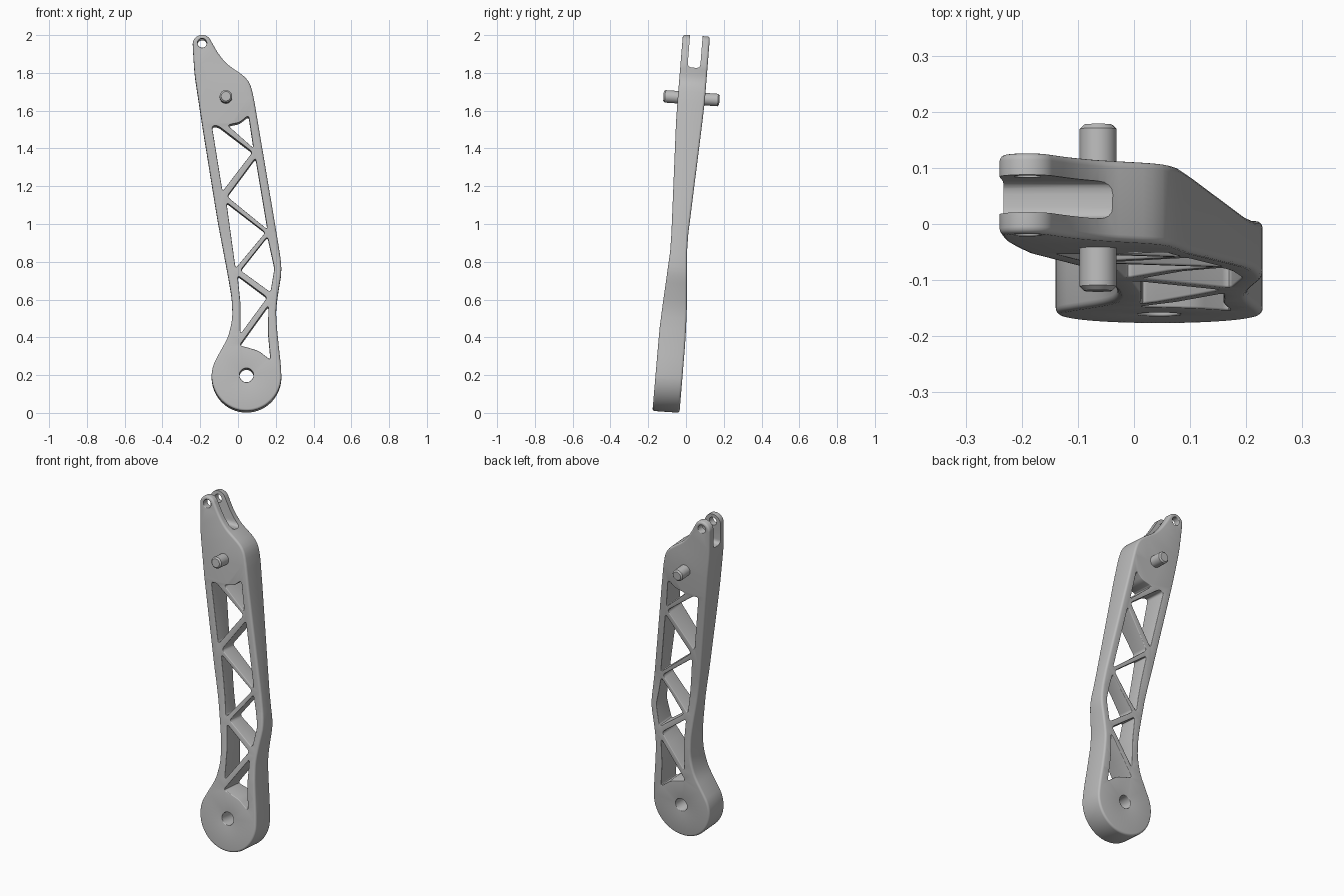
import bpy, bmesh
from math import sin, cos, pi, radians
from mathutils import Vector, Matrix

if "Cube" in bpy.data.objects:
    bpy.data.objects.remove(bpy.data.objects["Cube"])

grey = bpy.data.materials.new("machined grey")
grey.use_nodes = True
grey.diffuse_color = (0.5, 0.5, 0.5, 1)
grey.node_tree.nodes["Principled BSDF"].inputs["Base Color"].default_value = (0.5, 0.5, 0.5, 1)

TILT = 0.07  # lean of the pin and bore axes


def arc(cx, cz, r, start, end, steps):
    angles = [radians(start + (end - start) * i / steps) for i in range(steps + 1)]
    return [(cx + r * cos(a), cz + r * sin(a)) for a in angles]


def rounded(points, d, n=4):
    """Replace each corner of a closed polygon by a short curve."""
    pts, out = [Vector(p) for p in points], []
    for i, p in enumerate(pts):
        a, b = pts[i - 1] - p, pts[(i + 1) % len(pts)] - p
        s = p + a.normalized() * min(d, a.length * 0.45)
        e = p + b.normalized() * min(d, b.length * 0.45)
        for k in range(n + 1):
            t = k / n
            out.append(s * (1 - t) ** 2 + p * 2 * t * (1 - t) + e * t * t)
    return out


def finish(bm, name):
    bmesh.ops.recalc_face_normals(bm, faces=bm.faces[:])
    mesh = bpy.data.meshes.new(name)
    bm.to_mesh(mesh)
    bm.free()
    mesh.materials.append(grey)
    obj = bpy.data.objects.new(name, mesh)
    bpy.context.scene.collection.objects.link(obj)
    return obj


def activate(obj):
    bpy.ops.object.select_all(action='DESELECT')
    obj.select_set(True)
    bpy.context.view_layer.objects.active = obj


# Outer outline: foot disc, right edge, clevis lug, left edge
outline = rounded(
    arc(0.045, 0.19, 0.185, 150, 360, 24)
    + [(0.226, 0.26), (0.214, 0.365), (0.204, 0.47), (0.201, 0.55), (0.214, 0.645),
       (0.23, 0.735), (0.228, 0.8), (0.209, 0.92), (0.082, 1.672), (0.066, 1.735),
       (0.04, 1.772), (-0.003, 1.804), (-0.056, 1.839), (-0.103, 1.894)]
    + arc(-0.19, 1.947, 0.05, 25, 180, 14)
    + [(-0.23, 1.79), (-0.188, 1.513), (-0.108, 1.016), (-0.05, 0.709), (-0.032, 0.6),
       (-0.029, 0.497), (-0.05, 0.4)], 0.04, 3)

# Truss windows from top to bottom
windows = [
    [(-0.056, 1.519), (0.008, 1.532), (0.056, 1.571), (0.082, 1.397)],
    [(-0.138, 1.515), (-0.105, 1.515), (0.077, 1.376), (-0.082, 1.169)],
    [(0.093, 1.346), (-0.058, 1.142), (0.156, 0.968)],
    [(-0.061, 1.111), (-0.013, 0.762), (0.145, 0.952)],
    [(0.156, 0.931), (0.013, 0.751), (0.172, 0.635), (0.193, 0.762)],
    [(-0.002, 0.724), (0.155, 0.607), (0.013, 0.413), (0.013, 0.577)],
    [(0.161, 0.565), (0.008, 0.352), (0.06, 0.339), (0.112, 0.322), (0.172, 0.275),
     (0.159, 0.418)],
]
holes = [rounded(w, 0.018) for w in windows]
for x, z, r in ((0.045, 0.195, 0.037), (-0.19, 1.953, 0.024)):
    holes.append([Vector(p) for p in arc(x, z, r, 0, 360, 32)[:-1]])

# Front and back depth at each height
depth = [(0, -0.178, -0.035), (0.35, -0.148, -0.006), (0.45, -0.139, 0), (0.55, -0.126, 0.004),
         (0.75, -0.098, 0.005), (0.85, -0.084, 0.005), (0.95, -0.077, 0.012),
         (1.53, -0.053, 0.085), (1.66, -0.044, 0.1), (2, -0.016, 0.127)]


def faces_at(z):
    for (z0, f0, b0), (z1, f1, b1) in zip(depth, depth[1:]):
        if z <= z1:
            break
    t = (z - z0) / (z1 - z0)
    return f0 + (f1 - f0) * t, b0 + (b1 - b0) * t


def add_loop(bm, pts, bevel, is_hole):
    """Wall around one loop with rounded rims; returns the front and back rim edges."""
    n = len(pts)
    area = sum(pts[i - 1].x * pts[i].y - pts[i].x * pts[i - 1].y for i in range(n))
    if (area < 0) != is_hole:
        pts = pts[::-1]
    inward = []
    for i in range(n):
        d = (pts[(i + 1) % n] - pts[i - 1]).normalized()
        inward.append(Vector((-d.y, d.x)))
    steps = [(bevel * (1 - cos(k * pi / 8)), bevel * (1 - sin(k * pi / 8))) for k in range(5)]
    levels = [(i, d - 1) for i, d in steps[::-1]] + [(i, 1 - d) for i, d in steps]
    rings = []
    for inset, y in levels:
        moved = [p + v * inset for p, v in zip(pts, inward)]
        rings.append([bm.verts.new((q.x, y, q.y)) for q in moved])
    for lo, hi in zip(rings, rings[1:]):
        for i in range(n):
            bm.faces.new((lo[i - 1], lo[i], hi[i], hi[i - 1]))
    return [[bm.edges.get((r[i - 1], r[i])) for i in range(n)] for r in (rings[0], rings[-1])]


# Arm body
bm = bmesh.new()
rims = [add_loop(bm, outline, 0.012, False)]
rims += [add_loop(bm, h, 0.004, True) for h in holes]
for side, direction in ((0, -1), (1, 1)):
    edges = [e for rim in rims for e in rim[side]]
    bmesh.ops.triangle_fill(bm, edges=edges, use_beauty=True, normal=(0, direction, 0))
for z, _, _ in depth[1:-1]:
    bmesh.ops.bisect_plane(bm, geom=bm.verts[:] + bm.edges[:] + bm.faces[:], dist=1e-5,
                           plane_co=(0, 0, z), plane_no=(0, 0, 1))
for v in bm.verts:
    front, back = faces_at(v.co.z)
    v.co.y = front + v.co.y + 1 if v.co.y < 0 else back + v.co.y - 1
    v.co.z -= TILT * (v.co.y - (front + back) / 2)
arm = finish(bm, "truss_arm")

# Clevis slot through the top
bm = bmesh.new()
slot = rounded([(0.029, 2.1), (0.008, 1.83), (0.075, 1.825), (0.096, 2.1)], 0.022)
face = bm.faces.new([bm.verts.new((-0.4, p.x, p.y)) for p in slot])
new = bmesh.ops.extrude_face_region(bm, geom=[face])["geom"]
bmesh.ops.translate(bm, vec=(0.6, 0, 0), verts=[g for g in new if isinstance(g, bmesh.types.BMVert)])
cutter = finish(bm, "slot_cutter")
cutter.hide_render = True
activate(arm)
cut = arm.modifiers.new("slot", 'BOOLEAN')
cut.operation, cut.solver, cut.object = 'DIFFERENCE', 'EXACT', cutter
bpy.ops.object.modifier_apply(modifier=cut.name)
bpy.data.objects.remove(cutter)

# Cross pin with chamfered ends
bm = bmesh.new()
bmesh.ops.create_cone(bm, cap_ends=True, segments=40, radius1=0.033, radius2=0.033, depth=0.297)
ends = [e for e in bm.edges if abs(e.verts[0].co.z - e.verts[1].co.z) < 1e-4]
bmesh.ops.bevel(bm, geom=ends, offset=0.008, segments=1, affect='EDGES')
turn = Vector((0, 1, -TILT)).to_track_quat('Z', 'X').to_matrix().to_4x4()
bmesh.ops.transform(bm, matrix=Matrix.Translation((-0.064, 0.029, 1.666)) @ turn, verts=bm.verts[:])
pin = finish(bm, "cross_pin")

for obj in (arm, pin):
    activate(obj)
    bpy.ops.object.shade_smooth_by_angle(angle=radians(35))
